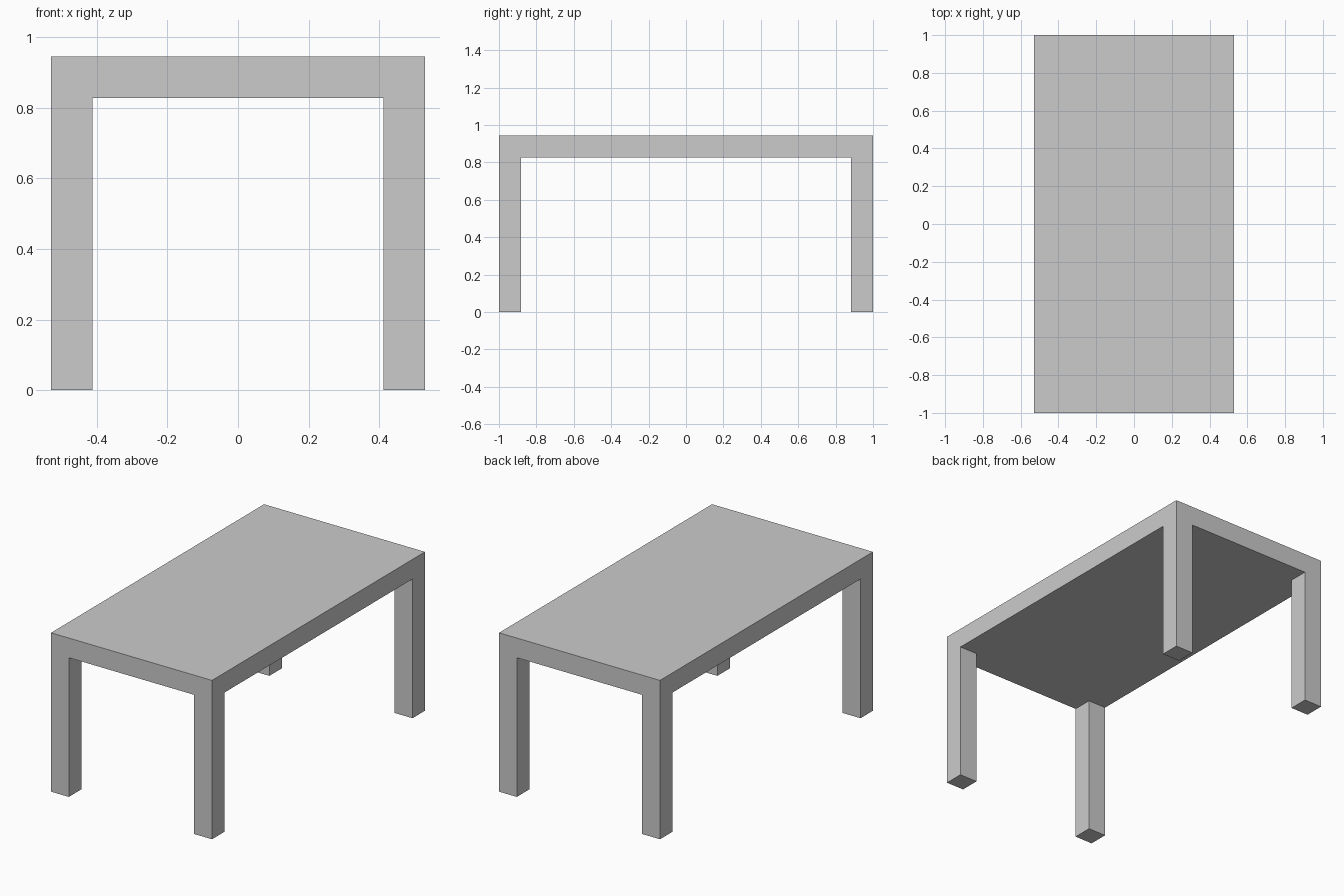
import bpy

if "Cube" in bpy.data.objects:
    bpy.data.objects.remove(bpy.data.objects["Cube"])

HALF_X, HALF_Y = 0.529, 1.0   # half footprint
HEIGHT, THICK = 0.944, 0.117  # overall height, tabletop thickness
LEG = 0.117                   # square leg width


def box(name, size, center):
    bpy.ops.mesh.primitive_cube_add(size=1, location=center)
    obj = bpy.context.object
    obj.name = name
    obj.scale = size
    bpy.ops.object.transform_apply(location=False, rotation=False, scale=True)
    return obj


# Solid slab top
box("tabletop", (2 * HALF_X, 2 * HALF_Y, THICK), (0, 0, HEIGHT - THICK / 2))

# Four square legs, flush with the corners of the top
leg_height = HEIGHT - THICK
for y_name, sy in (("front", -1), ("back", 1)):
    for x_name, sx in (("left", -1), ("right", 1)):
        box(f"{y_name}_{x_name}_leg", (LEG, LEG, leg_height),
            (sx * (HALF_X - LEG / 2), sy * (HALF_Y - LEG / 2), leg_height / 2))
